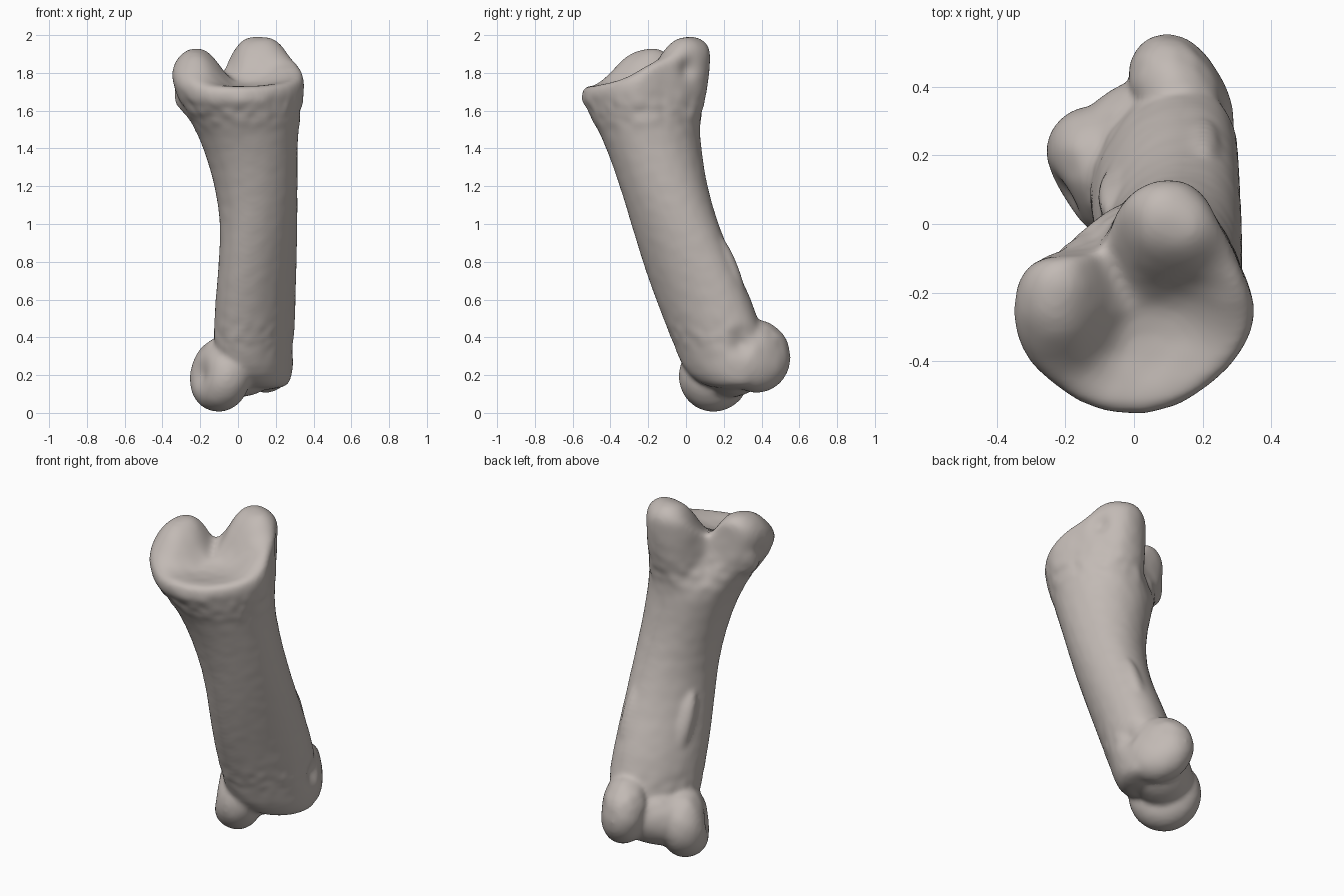
import bpy, bmesh, math
from mathutils import Vector, Matrix, noise

cube = bpy.data.objects.get("Cube")
if cube:
    bpy.data.objects.remove(cube, do_unlink=True)

N = 64
ANGLES = [2 * math.pi * i / N for i in range(N)]

# Shaft cross-sections: height, x range, y range, diagonal skew
SHAFT = [(.12, .04, .26, .13, .38, .3), (.2, -.1, .29, .0, .42, .35),
         (.3, -.12, .295, -.04, .42, .35), (.4, -.13, .3, -.08, .41, .3),
         (.6, -.12, .305, -.16, .35, .3), (.8, -.1, .31, -.23, .25, .28),
         (1.0, -.09, .315, -.29, .17, .2), (1.2, -.12, .315, -.35, .11, .08),
         (1.4, -.18, .315, -.42, .08, 0), (1.52, -.235, .32, -.475, .07, 0)]

# Head outline: radii at even angles round the head centre
HEAD_CENTRE = Vector((0, -.25, 0))
HEAD = [.353, .335, .36, .405, .35, .22, .23, .335,
        .353, .345, .32, .31, .305, .305, .31, .335]


def head_radius(t):
    """Catmull-Rom interpolation of the head outline."""
    n = len(HEAD)
    s = t / (2 * math.pi) * n
    i, f = int(s), s - int(s)
    a, b, c, d = (HEAD[(i + k) % n] for k in (-1, 0, 1, 2))
    return b + .5 * f * (c - a + f * (2 * a - 5 * b + 4 * c - d
                                      + f * (3 * (b - c) + d - a)))


def hill(x, y, cx, cy, sx, sy):
    """Flat-topped bump."""
    return math.exp(-((((x - cx) / sx) ** 2 + ((y - cy) / sy) ** 2) / 2) ** 1.6)


def socket_height(x, y):
    """Dished joint surface with two raised rear humps and a notch between."""
    z = 1.725 + .2 * (y + .55)
    z += .157 * hill(x, y, .09, -.01, .1, .115)
    z += .065 * hill(x, y, .27, -.08, .08, .14)
    z += .143 * hill(x, y, -.21, -.23, .1, .12)
    z -= .04 * hill(x, y, -.07, -.08, .05, .08)
    return z - .045 * hill(x, y, .02, -.28, .14, .12)


def section_point(sec, t):
    z, x0, x1, y0, y1, skew = sec
    return Vector(((x0 + x1) / 2 + (x1 - x0) / 2 * math.cos(t),
                   (y0 + y1) / 2 + (y1 - y0) / 2 * math.sin(t + skew), z))


def head_point(t, scale, drop):
    p = HEAD_CENTRE + Vector((math.cos(t), math.sin(t), 0)) * head_radius(t) * scale
    p.z = socket_height(p.x, p.y) - drop
    return p


def neck_point(t):
    p = section_point(SHAFT[-1], t).lerp(head_point(t, 1, 0), .75)
    p.z = 1.62 + .3 * (socket_height(p.x, p.y) - 1.73)
    return p


# Shaft and head as one loft
bm = bmesh.new()
rows = [[section_point(s, t) for t in ANGLES] for s in SHAFT]
rows.append([neck_point(t) for t in ANGLES])
for scale, drop in ((1, .06), (.985, .018), (.93, 0), (.8, 0), (.65, 0),
                    (.5, 0), (.35, 0), (.2, 0), (.08, 0)):
    rows.append([head_point(t, scale, drop) for t in ANGLES])
rings = [[bm.verts.new(p) for p in row] for row in rows]
for low, high in zip(rings, rings[1:]):
    for i in range(N):
        j = (i + 1) % N
        bm.faces.new((low[i], low[j], high[j], high[i]))
bm.faces.new(rings[0][::-1])
bm.faces.new(rings[-1])


def add_lobe(centre, axis, radius, half_width, power=1.0):
    """Rounded disc (or spindle) turned so that its width runs along axis."""
    turn = Vector(axis).to_track_quat('Z', 'Y').to_matrix().to_4x4()
    made = bmesh.ops.create_uvsphere(bm, u_segments=40, v_segments=24, radius=1)
    for v in made["verts"]:
        r = math.hypot(v.co.x, v.co.y)
        k = radius * (r ** (power - 1) if r > 1e-4 else 0)
        v.co = Vector((v.co.x * k, v.co.y * k, v.co.z * half_width))
    bmesh.ops.transform(bm, matrix=Matrix.Translation(centre) @ turn, verts=made["verts"])


# Two broad condyles on an oblique axis, with a grooved bridge between them
add_lobe((-.09, .152, .203), (.87, .5, -.22), .2, .135, .7)
add_lobe((.138, .37, .3), (.87, .5, .12), .195, .125, .75)
add_lobe((.02, .25, .25), (.87, .5, .2), .165, .2, .6)

# Tendon ridges along the rear edges of the shaft
add_lobe((.2, .225, .77), (0, -.4, 1), .05, .2)
add_lobe((-.05, .09, .74), (-.05, -.36, 1), .055, .2)

# Rough tubercle beside the head
add_lobe((-.25, -.195, 1.7), (0, 0, 1), .088, .13)

bmesh.ops.recalc_face_normals(bm, faces=bm.faces)
mesh = bpy.data.meshes.new("bone")
bm.to_mesh(mesh)
bm.free()
bone = bpy.data.objects.new("bone", mesh)
bpy.context.collection.objects.link(bone)

# Round the loft, then fuse the parts into one skin
bone.modifiers.new("round", 'SUBSURF').levels = 1
remesh = bone.modifiers.new("fuse", 'REMESH')
remesh.mode = 'VOXEL'
remesh.voxel_size = .012
smooth = bone.modifiers.new("soften", 'SMOOTH')
smooth.factor = .5
smooth.iterations = 14
graph = bpy.context.evaluated_depsgraph_get()
fused = bpy.data.meshes.new_from_object(bone.evaluated_get(graph))
bone.modifiers.clear()
bone.data = fused
fused.name = "bone"

# Ligament pits: centre, spread, depth
PITS = [((-.2, .08, .2), .07, .025), ((.28, .29, .37), .06, .03),
        ((.27, .02, 1.82), .05, .025), ((-.3, -.22, 1.72), .04, .015)]

# Press in the pits and roughen the ends of the bone
bm = bmesh.new()
bm.from_mesh(fused)
bm.normal_update()
moves = []
for v in bm.verts:
    push = 0
    for centre, spread, depth in PITS:
        push -= depth * math.exp(-((v.co - Vector(centre)).length / spread) ** 2)
    rough = .001 + .006 * math.exp(-((v.co.z - 1.6) / .08) ** 2)
    rough += .004 * math.exp(-((v.co.z - .4) / .08) ** 2)
    push += rough * noise.noise(v.co * 16)
    moves.append(v.normal * push)
for v, move in zip(bm.verts, moves):
    v.co += move
bm.to_mesh(fused)
bm.free()

# Colour and shading
bone_grey = bpy.data.materials.new("bone grey")
bone_grey.use_nodes = True
colour = (.54, .49, .46, 1)
bone_grey.diffuse_color = colour
shader = next(n for n in bone_grey.node_tree.nodes if n.type == 'BSDF_PRINCIPLED')
shader.inputs["Base Color"].default_value = colour
shader.inputs["Roughness"].default_value = .7
fused.materials.clear()
fused.materials.append(bone_grey)
for poly in fused.polygons:
    poly.use_smooth = True
    poly.material_index = 0
